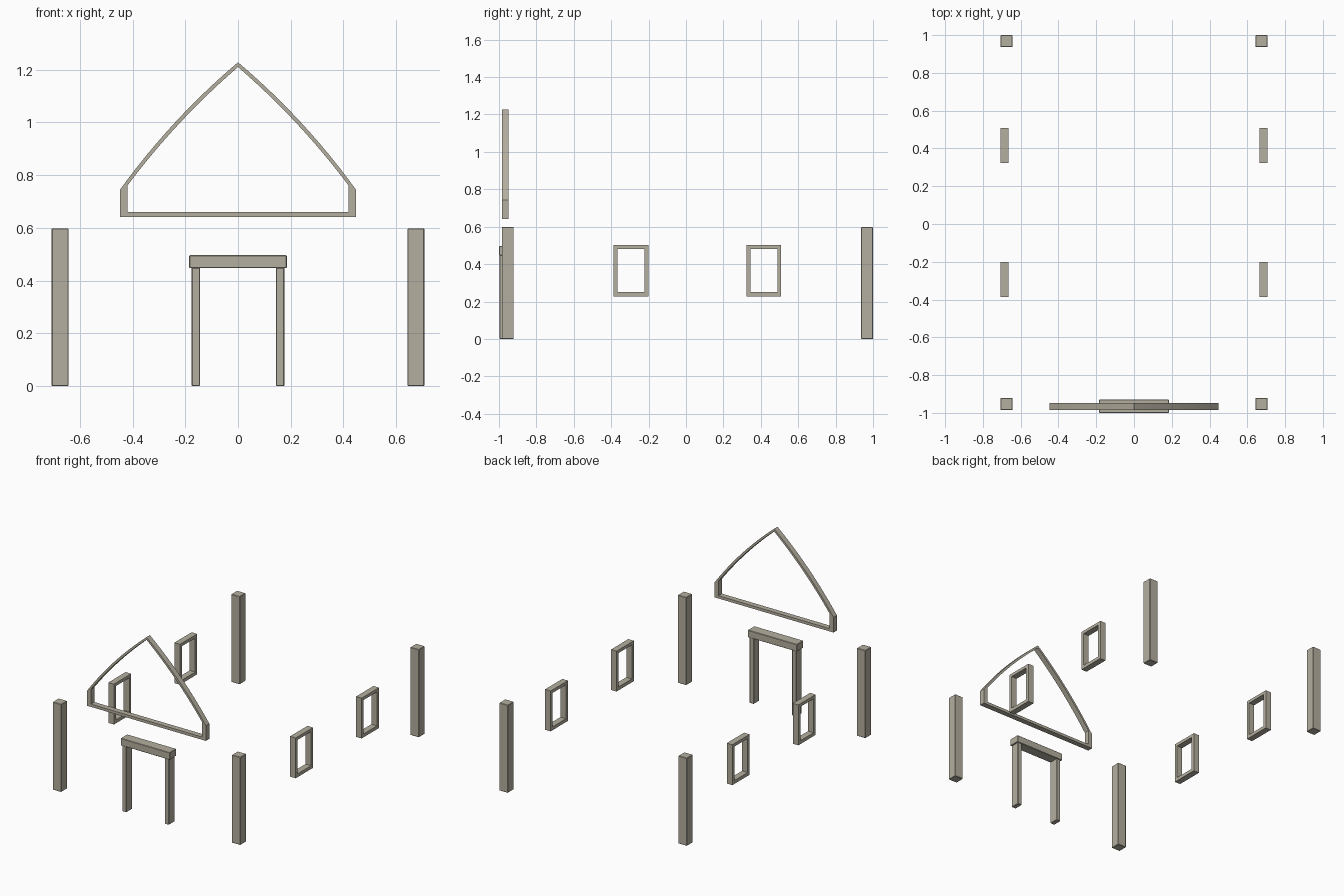
import bpy, bmesh

if "Cube" in bpy.data.objects:
    bpy.data.objects.remove(bpy.data.objects["Cube"])

stone = bpy.data.materials.new("warm_grey_stone")
stone.diffuse_color = (0.46, 0.43, 0.35, 1)
stone.use_nodes = True
stone.node_tree.nodes["Principled BSDF"].inputs["Base Color"].default_value = stone.diffuse_color


def finish(name, bm):
    bmesh.ops.recalc_face_normals(bm, faces=bm.faces)
    mesh = bpy.data.meshes.new(name)
    bm.to_mesh(mesh)
    bm.free()
    mesh.materials.append(stone)
    obj = bpy.data.objects.new(name, mesh)
    bpy.context.collection.objects.link(obj)
    return obj


def box(name, x, y, z, bevel=0.0025):
    """Block from (min, max) ranges with softened edges."""
    bm = bmesh.new()
    bmesh.ops.create_cube(bm, size=1)
    for v in bm.verts:
        v.co = [r[0] if c < 0 else r[1] for c, r in zip(v.co, (x, y, z))]
    obj = finish(name, bm)
    mod = obj.modifiers.new("soft_edges", 'BEVEL')
    mod.width, mod.segments = bevel, 1
    return obj


def frame(name, outer, inner, place, lo, hi):
    """Closed frame between two matching loops, extruded from lo to hi."""
    bm = bmesh.new()
    rings = [[bm.verts.new(place(a, b, d)) for a, b in loop]
             for loop, d in ((outer, lo), (inner, lo), (inner, hi), (outer, hi))]
    n = len(outer)
    for k in range(4):
        p, q = rings[k], rings[(k + 1) % 4]
        for i in range(n):
            j = (i + 1) % n
            bm.faces.new((p[i], p[j], q[j], q[i]))
    return finish(name, bm)


def rect(a0, a1, b0, b1):
    return [(a0, b0), (a1, b0), (a1, b1), (a0, b1)]


def gable_loop(half, base, shoulder, ctrl, apex, steps=12):
    """Flat base, short upright sides and bowed rakes meeting at the apex."""
    rake = []
    for i in range(steps):
        t = i / steps
        rake.append(((1-t)**2 * half + 2*t*(1-t) * ctrl[0],
                     (1-t)**2 * shoulder + 2*t*(1-t) * ctrl[1] + t*t * apex))
    right = [(half, base)] + rake
    return right + [(0, apex)] + [(-x, z) for x, z in reversed(right)]


# Corner posts
for side, s in (("right", 1), ("left", -1)):
    xs = sorted((s * 0.643, s * 0.707))
    box("front_corner_post_" + side, xs, (-0.985, -0.921), (0, 0.598))
    box("back_corner_post_" + side, xs, (0.936, 1.0), (0, 0.598))

    # Door jambs
    box("door_jamb_" + side, sorted((s * 0.144, s * 0.176)), (-0.996, -0.935), (0, 0.449))

    # Window frames on the side walls
    for pos, yc in (("front", -0.294), ("back", 0.416)):
        frame(f"{pos}_window_frame_{side}",
              rect(yc - 0.093, yc + 0.093, 0.227, 0.502),
              rect(yc - 0.072, yc + 0.072, 0.25, 0.481),
              lambda a, b, d: (d, a, b), s * 0.664, s * 0.706)

# Door lintel
box("door_lintel", (-0.185, 0.185), (-1.0, -0.929), (0.447, 0.496))

# Gable trim
gable = frame("gable_trim",
              gable_loop(0.448, 0.641, 0.744, (0.254, 1.013), 1.228),
              gable_loop(0.419, 0.660, 0.761, (0.234, 1.008), 1.210),
              lambda a, b, d: (a, d, b), -0.985, -0.948)
bpy.context.view_layer.objects.active = gable
gable.select_set(True)
bpy.ops.object.shade_smooth_by_angle(angle=0.5)
